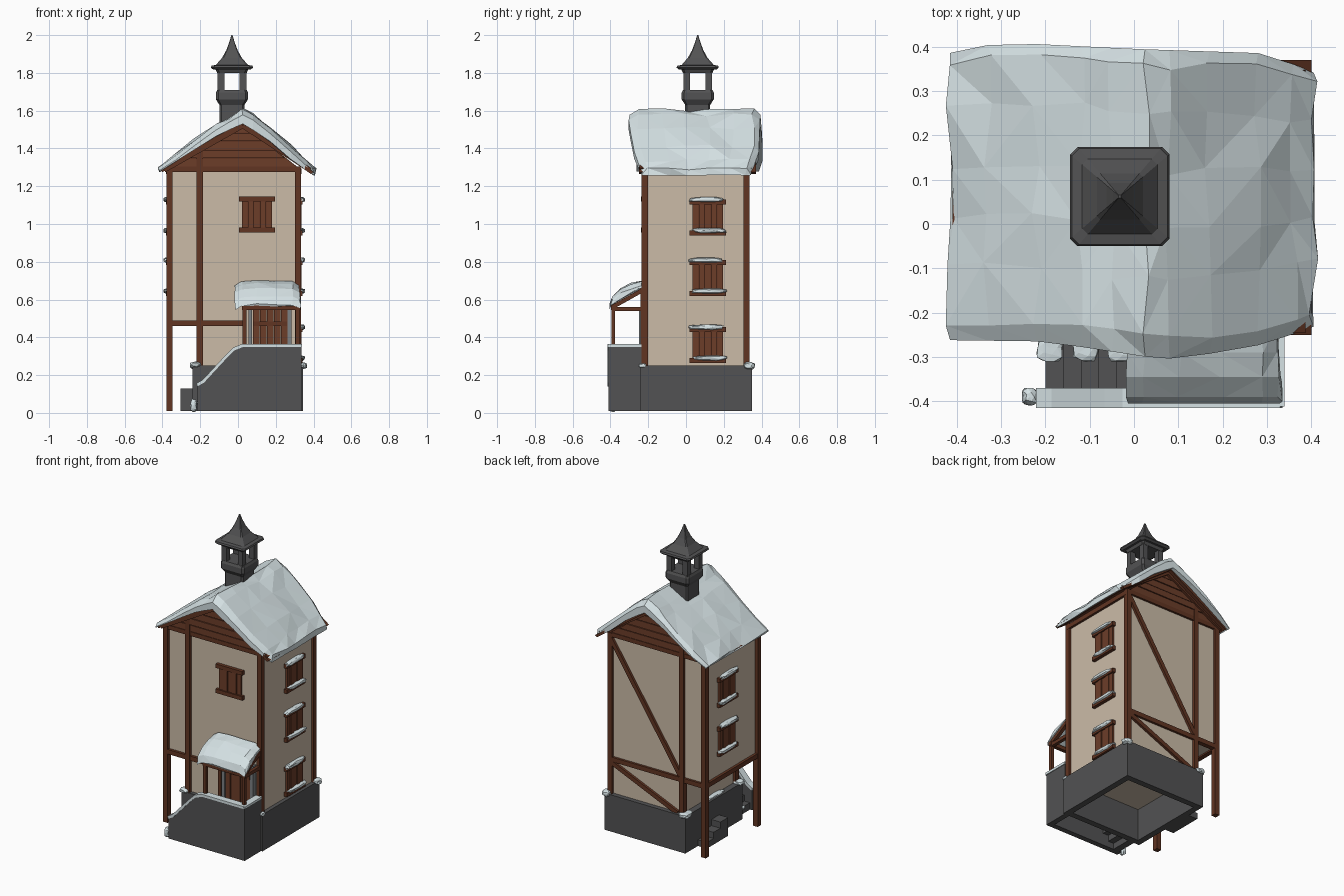
import bpy, bmesh, math, random
from mathutils import Vector

random.seed(4)
if "Cube" in bpy.data.objects:
    bpy.data.objects.remove(bpy.data.objects["Cube"])


def material(name, rgb):
    m = bpy.data.materials.new(name)
    m.use_nodes = True
    m.diffuse_color = (*rgb, 1)
    m.node_tree.nodes["Principled BSDF"].inputs["Base Color"].default_value = (*rgb, 1)
    return m


PLASTER = material("cream plaster", (0.60, 0.50, 0.39))
WOOD = material("dark timber", (0.12, 0.035, 0.016))
PLANK = material("plank wood", (0.15, 0.047, 0.022))
STONE = material("dark stone", (0.085, 0.085, 0.087))
SNOW = material("snow", (0.67, 0.76, 0.78))
FROST = material("frosted stone", (0.20, 0.22, 0.23))


def finish(name, bm, mat):
    bmesh.ops.recalc_face_normals(bm, faces=bm.faces)
    mesh = bpy.data.meshes.new(name)
    bm.to_mesh(mesh)
    bm.free()
    mesh.materials.append(mat)
    ob = bpy.data.objects.new(name, mesh)
    bpy.context.collection.objects.link(ob)
    return ob


def loft(name, sections, mat, triangulate=False):
    """Skin a list of matching closed outlines and cap both ends."""
    bm = bmesh.new()
    rings = [[bm.verts.new(p) for p in s] for s in sections]
    n = len(rings[0])
    for a, b in zip(rings, rings[1:]):
        for i in range(n):
            j = (i + 1) % n
            bm.faces.new((a[i], a[j], b[j], b[i]))
    bm.faces.new(rings[0])
    bm.faces.new(rings[-1])
    if triangulate:
        bmesh.ops.triangulate(bm, faces=bm.faces)
    return finish(name, bm, mat)


def box(name, lo, hi, mat):
    return loft(name, [[(lo[0], lo[1], z), (hi[0], lo[1], z), (hi[0], hi[1], z), (lo[0], hi[1], z)]
                       for z in (lo[2], hi[2])], mat)


def prism(name, xz, y0, y1, mat):
    return loft(name, [[(x, y, z) for x, z in xz] for y in (y0, y1)], mat)


def beam(name, p, q, w, mat=WOOD):
    p, q = Vector(p), Vector(q)
    d = (q - p).normalized()
    side = d.cross(Vector((0, 1, 0)) if abs(d.y) < 0.9 else Vector((1, 0, 0))).normalized() * w / 2
    up = d.cross(side)
    return loft(name, [[c + side + up, c - side + up, c - side - up, c + side - up] for c in (p, q)], mat)


def lump(name, centre, size):
    """Small irregular heap of snow."""
    bm = bmesh.new()
    bmesh.ops.create_icosphere(bm, subdivisions=2, radius=1)
    for v in bm.verts:
        k = random.uniform(0.85, 1.1) / max(abs(c) for c in v.co) ** 0.6
        v.co = Vector([c + max(-1, min(1, x * k)) * s for c, x, s in zip(centre, v.co, size)])
    return finish(name, bm, SNOW)


def lerp_table(table, x):
    for (x0, a), (x1, b) in zip(table, table[1:]):
        if x <= x1:
            return a + (b - a) * (x - x0) / (x1 - x0)
    return table[-1][1]


# Plastered house with overhanging upper storey
prism("house_walls", [(-.36, .47), (-.2, .47), (-.2, .22), (.32, .22), (.32, 1.29), (-.36, 1.29)],
      -.215, .32, PLASTER)

# Hollow stone base
for nm, lo, hi in (("right", (-.24, -.24), (-.2, .35)), ("left", (.305, -.24), (.345, .35)),
                   ("front", (-.2, -.24), (.305, -.2)), ("back", (-.2, .31), (.305, .35))):
    box("base_wall_" + nm, (*lo, .01), (*hi, .25), STONE)

# Timber frame: posts, gables, beams and braces on front and back
for face, y, s in (("front", -.218, -1), ("back", .32, 1)):
    for nm, x, z0, z1 in (("outer", -.362, .01, 1.3), ("inner", -.202, .25, 1.4), ("left", .317, .25, 1.3)):
        beam(f"{face}_{nm}_post", (x, y, z0), (x, y, z1), .033)
    beam(face + "_top_beam", (-.375, y, 1.29), (.33, y, 1.29), .028)
    prism(face + "_gable", [(-.37, 1.29), (.33, 1.29), (.025, 1.53)], y - .008, y + .008, WOOD)
    for i in range(5):
        z0, z1 = 1.305 + i * .045, 1.345 + i * .045
        f0, f1 = (1.53 - z0) / .24, max((1.53 - z1) / .24, .02)
        out = y + s * (.012 + .004 * (i % 2))
        prism(f"{face}_gable_plank_{i}", [(.025 - .385 * f0, z0), (.025 + .295 * f0, z0),
                                          (.025 + .295 * f1, z1), (.025 - .385 * f1, z1)], y, out, PLANK)
    for sx, ex in ((-1, -.39), (1, .38)):
        beam(f"{face}_rafter_{sx}", (.025, y + s * .015, 1.52), (ex, y + s * .015, 1.285), .025)
    beam(face + "_floor_beam", (-.37, y, .475), (.03 if s < 0 else .32, y, .475), .03)
beam("back_upper_brace", (.31, .322, 1.26), (-.19, .322, .5), .028)
beam("back_lower_brace", (.31, .322, .455), (-.17, .322, .25), .028)
for x in (-.362, -.202):
    beam("side_floor_beam", (x, -.22, .475), (x, .32, .475), .03)
for x in (-.365, .32):
    beam("eave_beam", (x, -.22, 1.28), (x, .32, 1.28), .03)

# Roof boards and thick snow
prism("roof_boards", [(-.4, 1.275), (.025, 1.525), (.385, 1.265), (.4, 1.275), (.025, 1.55), (-.41, 1.285)],
      -.25, .37, WOOD)
TOP = [(-.42, 1.29), (-.3, 1.395), (-.12, 1.525), (.02, 1.61), (.1, 1.57), (.25, 1.44), (.36, 1.34), (.41, 1.29)]
LOW = [(-.42, 1.275), (-.1, 1.475), (.025, 1.53), (.15, 1.455), (.3, 1.325), (.41, 1.255)]
FRONT = [(-.42, -.262), (-.2, -.265), (.03, -.3), (.1, -.305), (.3, -.27), (.41, -.23)]
BACK = [(-.42, .385), (-.3, .41), (0, .395), (.3, .385), (.41, .34)]
xs = [-.415, -.33, -.22, -.12, -.05, .025, .08, .17, .28, .36, .405]
sections = []
for t in (0, .06, .25, .42, .6, .8, .95, 1):
    end = t in (0, 1)
    ring = []
    for x in xs + xs[::-1]:
        top = len(ring) < len(xs)
        z = lerp_table(TOP, x) - (.03 if end else 0) if top else lerp_table(LOW, x)
        y0, y1 = lerp_table(FRONT, x), lerp_table(BACK, x)
        j = 0 if end else .011 if top else .003
        ring.append((x + random.uniform(-j, j), y0 + (y1 - y0) * t + random.uniform(-j, j),
                     max(z, lerp_table(LOW, x) + .006 * top) + random.uniform(-j, j * .5)))
    sections.append(ring)
loft("roof_snow", sections, SNOW, True)


# Chimney with open lantern and curved spire
def square_loft(name, steps, cham=.15):
    def ring(h, z):
        c = h * (1 - cham)
        pts = [(c, -h), (h, -c), (h, c), (c, h), (-c, h), (-h, c), (-h, -c), (-c, -h)]
        return [(-.032 + a, .062 + b, z) for a, b in pts]
    return loft(name, [ring(h, z) for h, z in steps], STONE)


square_loft("chimney_shaft", [(.066, 1.45), (.066, 1.63), (.085, 1.66), (.085, 1.695), (.078, 1.71)])
square_loft("chimney_lantern_rim", [(.078, 1.8), (.09, 1.825)])
square_loft("chimney_spire", [(.1, 1.818), (.112, 1.828), (.108, 1.838), (.085, 1.842), (.052, 1.88),
                              (.03, 1.92), (.015, 1.96), (.003, 2.0)])
for sx in (-1, 1):
    for sy in (-1, 1):
        cx, cy = -.032 + sx * .058, .062 + sy * .058
        box("chimney_lantern_post", (cx - .018, cy - .018, 1.7), (cx + .018, cy + .018, 1.81), STONE)


# Shuttered windows, placed by wall direction
def window(name, wall, u, z, snowy):
    def place(u0, u1, z0, z1, d):
        if wall == "front":
            return (u + u0, -.215 - d, z0), (u + u1, -.21, z1)
        x0, x1 = (.315, .32 + d) if wall == "left" else (-.36 - d, -.355)
        return (x0, u + u0, z0), (x1, u + u1, z1)
    for i in range(5):
        a = -.08 + i * .033
        box(name + "_shutter", *place(a, a + .029, z - .08, z + .08, .012 + .004 * (i % 2)), PLANK)
    box(name + "_panel", *place(-.08, .08, z - .08, z + .08, .006), WOOD)
    for dz in (-.082, .082):
        box(name + "_rail", *place(-.096, .096, z + dz - .013, z + dz + .013, .022), WOOD)
        if snowy:
            x = .335 if wall == "left" else -.375
            lump(name + "_snow", (x, u + .008 * (1 if dz < 0 else -1), z + dz + .012), (.02, .095, .014))


window("front_window", "front", .1, 1.05, False)
for i, z in enumerate((1.035, .715, .36)):
    window(f"left_window_{i}", "left", .115, z, True)
    if i < 2:
        window(f"right_window_{i}", "right", .1, z, True)

# Entrance stair: sloping parapet, end wall, steps and landing
SLOPE = [(-.215, .14), (-.18, .16), (-.12, .225), (-.06, .29), (-.02, .33), (.03, .35), (.335, .35)]
prism("stair_parapet", SLOPE + [(.335, .01), (-.215, .01)], -.41, -.375, STONE)
prism("parapet_snow", SLOPE + [(x - .006, z + .016) for x, z in SLOPE[::-1]], -.415, -.37, SNOW)
box("stair_end_wall", (.3, -.41, .01), (.335, -.235, .35), STONE)
box("end_wall_snow", (.296, -.412, .35), (.34, -.235, .366), SNOW)
for i in range(6):
    x, z = -.2 + i * .04, .01 + i * .04
    box("stair_step", (x, -.376, z), (x + .044, -.235, z + .045), STONE)
    if i % 2 == 0:
        lump("step_snow", (x + .01, -.28, z + .045), (.03, .03, .01))
box("stair_landing", (.03, -.376, .225), (.302, -.235, .25), STONE)

# Plank door with stone surround
for i in range(5):
    box("door_plank", (.08 + i * .037, -.245 + .003 * (i % 2), .25), (.113 + i * .037, -.21, .545), PLANK)
box("door_rail", (.08, -.25, .46), (.26, -.215, .485), WOOD)
for x in (.055, .262):
    box("door_jamb", (x, -.248, .25), (x + .02, -.21, .55), FROST)

# Porch frame and its snowy curved roof
for x in (.035, .315):
    beam("porch_post", (x, -.385, .34), (x, -.385, .57), .02)
    beam("porch_side_beam", (x, -.385, .55), (x, -.22, .55), .022)
    beam("porch_rafter", (x, -.39, .56), (x, -.22, .655), .022)
    beam("porch_wall_post", (x, -.23, .25), (x, -.23, .66), .022)
beam("porch_front_beam", (.02, -.385, .558), (.33, -.385, .558), .024)
PORCH = [(-.405, .575), (-.39, .62), (-.345, .66), (-.29, .685), (-.225, .702),
         (-.225, .665), (-.3, .628), (-.36, .592), (-.4, .565)]
loft("porch_snow", [[(x + random.uniform(-.008, .008), y, z - (drop if i < 5 else 0) + random.uniform(-.005, .005))
                     for i, (y, z) in enumerate(PORCH)]
                    for x, drop in ((-.012, .028), (.02, .008), (.1, 0), (.2, 0), (.29, .004), (.328, .025))],
     SNOW, True)

# Small side steps under the overhang
for i in range(3):
    box("side_step", (-.305, .0, .01 + i * .04), (-.24, .22 - i * .07, .05 + i * .04), STONE)

# Snow heaps on the base corners and at the stair foot
for c, s in (((-.225, -.225, .255), (.03, .03, .016)), ((.335, .335, .25), (.03, .03, .02)),
             ((-.22, .32, .25), (.035, .045, .018)), ((-.235, -.39, .04), (.018, .02, .035)),
             ((-.21, .0, .252), (.02, .09, .012)), ((.335, -.23, .25), (.014, .02, .012))):
    lump("snow_heap", c, s)
